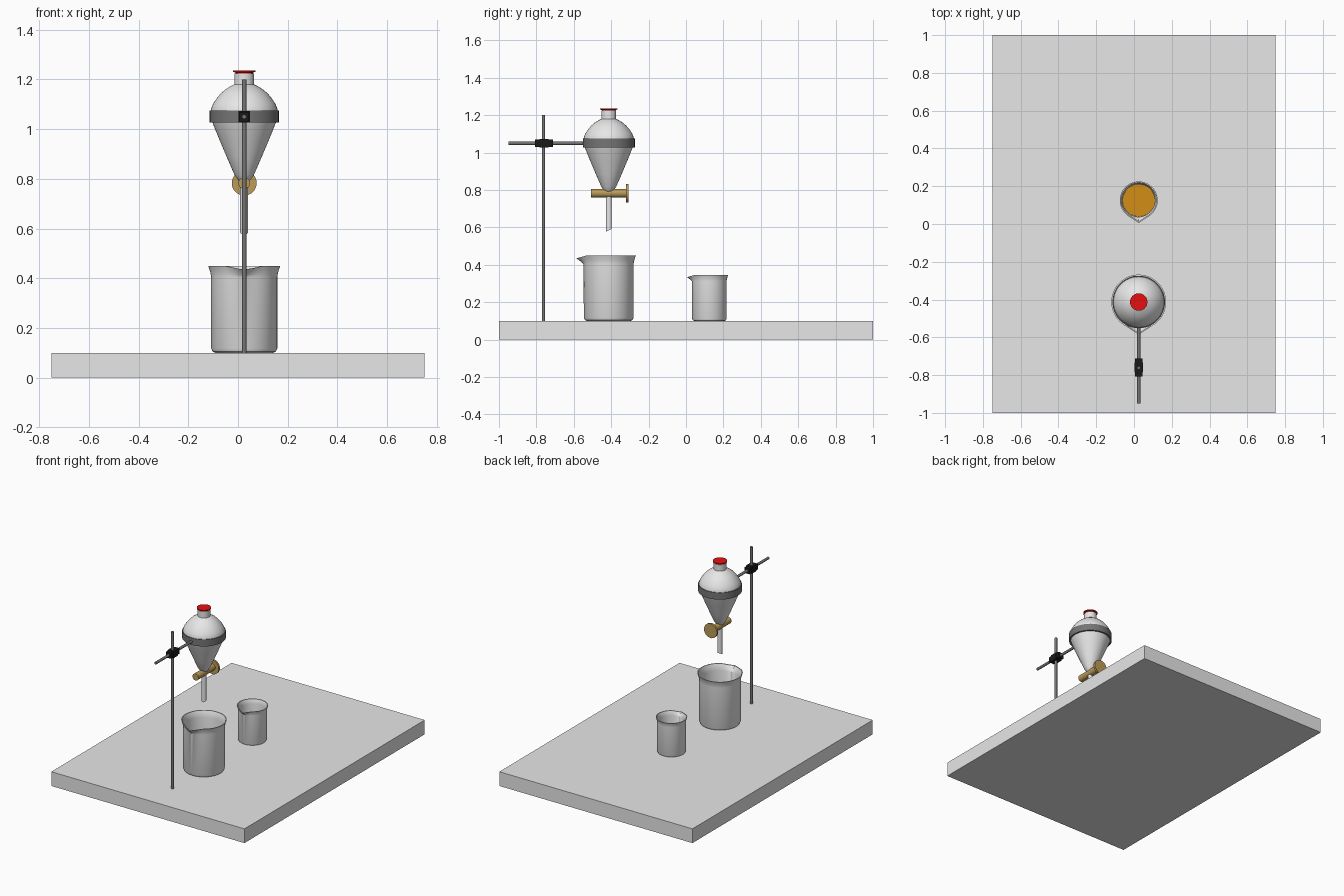
import bpy, bmesh, math
from mathutils import Matrix, Vector

if "Cube" in bpy.data.objects:
    bpy.data.objects.remove(bpy.data.objects["Cube"])

CX, FY = 0.025, -0.413      # shared x axis, funnel / large beaker y


def material(name, rgb):
    m = bpy.data.materials.new(name)
    m.diffuse_color = (*rgb, 1)
    m.use_nodes = True
    m.node_tree.nodes["Principled BSDF"].inputs["Base Color"].default_value = m.diffuse_color
    return m


GREY = material("bench grey", (0.8, 0.8, 0.8))
GLASS = material("pale glass", (0.8, 0.8, 0.8))
METAL = material("dark metal", (0.18, 0.18, 0.18))
BLACK = material("black clamp", (0.01, 0.01, 0.01))
RED = material("red stopper", (0.8, 0.005, 0.005))
TAN = material("tan tap", (0.5, 0.33, 0.1))
ORANGE = material("orange liquid", (0.65, 0.27, 0.008))


def finish(name, bm, mat, smooth=True):
    bmesh.ops.recalc_face_normals(bm, faces=bm.faces)
    me = bpy.data.meshes.new(name)
    bm.to_mesh(me)
    bm.free()
    me.materials.append(mat)
    ob = bpy.data.objects.new(name, me)
    bpy.context.collection.objects.link(ob)
    if smooth:
        bpy.ops.object.select_all(action='DESELECT')
        bpy.context.view_layer.objects.active = ob
        ob.select_set(True)
        bpy.ops.object.shade_smooth_by_angle(angle=math.radians(35))
    return ob


def lathe(name, profile, mat, loc, n=48, closed=False, deform=None, rot=None):
    """Spin (radius, height) points about z; zero radius makes a pole."""
    bm = bmesh.new()
    rings = []
    for r, z in profile:
        if r == 0:
            rings.append([bm.verts.new((0, 0, z))] * n)
        else:
            ring = []
            for i in range(n):
                a = 2 * math.pi * i / n
                p = Vector((r * math.cos(a), r * math.sin(a), z))
                ring.append(bm.verts.new(deform(p) if deform else p))
            rings.append(ring)
    pairs = list(zip(rings, rings[1:]))
    if closed:
        pairs.append((rings[-1], rings[0]))
    for lo, hi in pairs:
        for i in range(n):
            j = (i + 1) % n
            bm.faces.new(dict.fromkeys((lo[i], lo[j], hi[j], hi[i])))
    if rot:
        bmesh.ops.transform(bm, matrix=rot, verts=bm.verts)
    bmesh.ops.translate(bm, vec=loc, verts=bm.verts)
    return finish(name, bm, mat)


def box(name, size, loc, mat):
    bm = bmesh.new()
    bmesh.ops.create_cube(bm, size=1, matrix=Matrix.Translation(loc) @ Matrix.Diagonal((*size, 1)))
    return finish(name, bm, mat, False)


def rod(r, a, b):
    return [(0, a), (r, a), (r, b), (0, b)]


ALONG_Y = Matrix.Rotation(-math.pi / 2, 4, 'X')   # z axis becomes +y


def beaker(name, r, h, y):
    """Round beaker with flared rim and a pouring lip towards -y."""
    t, flare = 0.006, 0.09 * r
    k = r / 0.133
    wall = [(0, 0), (r - 0.018 * k, 0), (r - 0.006 * k, 0.005 * k), (r, 0.018 * k), (r, h - 0.045 * k),
            (r + flare * 0.2, h - 0.03 * k), (r + flare * 0.55, h - 0.015 * k), (r + flare, h)]
    inner = [(r + flare - t, h), (r + flare * 0.5 - t, h - 0.015 * k),
             (r + flare * 0.2 - t, h - 0.03 * k), (r - t, h - 0.045 * k),
             (r - t, 0.02 * k), (r - 0.02 * k, 0.008), (0, 0.008)]
    alpha = math.radians(33)

    def lip(p):
        f = max(0, min(1, (p.z - (h - 0.05 * k)) / (0.05 * k)))
        th = abs(math.atan2(p.x, -p.y))
        if f > 0 and th < alpha:
            s = 1 + f * (1 / math.cos(alpha - th) - 1)
            drop = 0.015 * k * f * (1 - th / alpha)
            return Vector((p.x * s, p.y * s, p.z - drop))
        return p
    lathe(name, wall + inner, GLASS, (CX, y, 0.1), n=64, deform=lip)


# bench top
box("bench_slab", (1.5, 2, 0.1), (0, 0, 0.05), GREY)

# beakers and liquid
beaker("large_beaker", 0.133, 0.35, FY)
beaker("small_beaker", 0.092, 0.245, 0.125)
lathe("orange_liquid", rod(0.0855, 0.009, 0.1), ORANGE, (CX, 0.125, 0.1))

# stand: upright, arm, clamp, ring
lathe("stand_upright", rod(0.009, 0.1, 1.2), METAL, (CX, -0.762, 0), n=20)
lathe("support_arm", rod(0.009, -0.95, -0.545), METAL, (CX, 0, 1.05), n=20, rot=ALONG_Y)
box("clamp_body", (0.04, 0.095, 0.038), (CX, -0.759, 1.05), BLACK)
box("clamp_centre", (0.046, 0.05, 0.046), (CX, -0.759, 1.05), BLACK)
lathe("support_ring", [(0.139, 1.027), (0.139, 1.075), (0.128, 1.075), (0.128, 1.027)],
      METAL, (CX, FY, 0), closed=True)

# separating funnel: body with open neck
lathe("funnel_body", [(0, 0.79), (0.02, 0.79), (0.028, 0.80), (0.04, 0.818), (0.07, 0.887), (0.1, 0.958),
                      (0.122, 1.012), (0.132, 1.04), (0.136, 1.06), (0.133, 1.083), (0.125, 1.103),
                      (0.11, 1.125), (0.095, 1.143), (0.078, 1.158), (0.058, 1.171), (0.04, 1.18),
                      (0.04, 1.225), (0.034, 1.225), (0.034, 1.18)], GLASS, (CX, FY, 0))
# outlet stem with slanted tip
lathe("funnel_stem", [(0.016, 0.585), (0.016, 0.79), (0.011, 0.79), (0.011, 0.585)], GLASS, (CX, FY, 0),
      n=24, closed=True, deform=lambda p: p + Vector((0, 0, p.y * 0.5 if p.z < 0.6 else 0)))

# stopper
lathe("stopper", [(0, 1.19), (0.032, 1.19), (0.036, 1.228), (0.046, 1.231), (0.046, 1.237), (0, 1.237)],
      RED, (CX, FY, 0))

# tap barrel and handle
lathe("tap_barrel", rod(0.0235, -0.507, -0.318), TAN, (CX, 0, 0.783), n=32, rot=ALONG_Y)
lathe("tap_handle", rod(0.05, -0.321, -0.307), TAN, (CX, 0, 0.783), n=32, rot=ALONG_Y)
